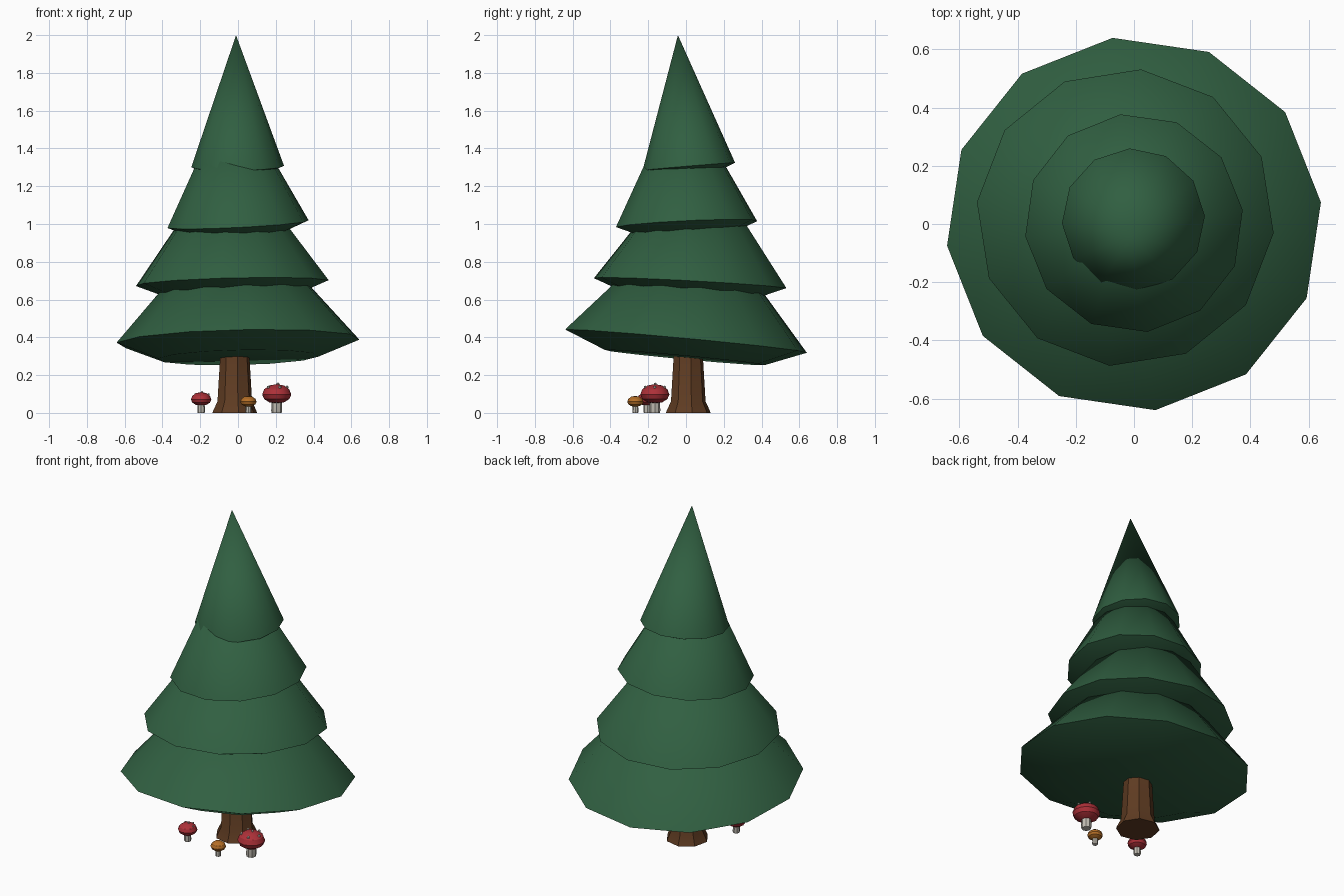
import bpy, bmesh, math
from mathutils import Vector, Matrix

if "Cube" in bpy.data.objects:
    bpy.data.objects.remove(bpy.data.objects["Cube"])


def material(name, rgb):
    m = bpy.data.materials.new(name)
    m.diffuse_color = (*rgb, 1)
    m.use_nodes = True
    m.node_tree.nodes["Principled BSDF"].inputs["Base Color"].default_value = m.diffuse_color
    return m


GREEN = material("pine green", (0.03, 0.115, 0.053))
BARK = material("bark", (0.115, 0.045, 0.016))
RED = material("cap red", (0.42, 0.03, 0.04))
ORANGE = material("cap orange", (0.47, 0.16, 0.02))
CREAM = material("cream", (0.55, 0.52, 0.46))


def lathe(name, profile, sides, mat, loc, turn=0, slope=(0, 0)):
    """Revolve (radius, height) points bottom to top; radius 0 makes a tip, open ends are capped."""
    bm = bmesh.new()
    rings = []
    for r, z in profile:
        n = sides if r > 0 else 1
        rings.append([bm.verts.new((r * math.cos(math.radians(turn) + math.tau * i / sides),
                                    r * math.sin(math.radians(turn) + math.tau * i / sides), z))
                      for i in range(n)])
    for a, b in zip(rings, rings[1:]):
        for i in range(sides):
            j = (i + 1) % sides
            quad = [a[i % len(a)], a[j % len(a)], b[j % len(b)], b[i % len(b)]]
            bm.faces.new(list(dict.fromkeys(quad)))
    for ring in (rings[0], rings[-1]):
        if len(ring) > 1:
            bm.faces.new(ring)
    bmesh.ops.recalc_face_normals(bm, faces=bm.faces)
    # lean so that the rim plane rises by slope along x and y
    tilt = Vector((0, 0, 1)).rotation_difference(Vector((-slope[0], -slope[1], 1)))
    bm.transform(Matrix.Translation(loc) @ tilt.to_matrix().to_4x4())
    me = bpy.data.meshes.new(name)
    bm.to_mesh(me)
    bm.free()
    me.materials.append(mat)
    ob = bpy.data.objects.new(name, me)
    bpy.context.collection.objects.link(ob)
    bpy.context.view_layer.objects.active = ob
    bpy.ops.object.select_all(action='DESELECT')
    ob.select_set(True)
    bpy.ops.object.shade_smooth_by_angle(angle=math.radians(30))
    return ob


# Trunk with flared foot
lathe("trunk", [(0.12, 0), (0.116, 0.012), (0.093, 0.06), (0.078, 0.31), (0.06, 0.6)],
      8, BARK, (-0.017, 0.012, 0), 10)

# Foliage tiers: rim centre, rim radius, cone height, rotation, rim slope
tiers = [((0, 0, 0.38), 0.647, 0.73, 6.6, (0.023, -0.094)),
         ((-0.03, 0.022, 0.687), 0.513, 0.715, -6, (0.025, -0.054)),
         ((0, 0.003, 0.999), 0.377, 0.73, 7, (0.05, 0.047)),
         ((-0.002, 0.015, 1.304), 0.246, 0.698, 3, (0.012, 0.083))]
for k, (c, r, h, turn, slope) in enumerate(tiers):
    lathe(f"foliage_tier_{k + 1}", [(0.66 * r, -0.135 * r), (r, 0), (0, h)],
          12, GREEN, c, turn, slope)


# Mushrooms: position, cap radius, cap mid height, colour, spotted
def mushroom(name, x, y, r, mid, mat, spots):
    lathe(name + "_stem", [(0.34 * r, 0), (0.38 * r, 0.15 * r), (0.32 * r, mid)],
          8, CREAM, (x, y, 0))
    low, high = 0.62 * r, 0.72 * r
    cap = [(r * math.cos(a), (high if a > 0 else low) * math.sin(a))
           for a in (math.radians(d) for d in (-60, -30, 0, 30, 60))]
    lathe(name + "_cap", [(0, -low)] + cap + [(0, high)], 12, mat, (x, y, mid))
    for k, (az, el) in enumerate(spots):
        a, e = math.radians(az), math.radians(el)
        p = (x + r * math.cos(e) * math.cos(a), y + r * math.cos(e) * math.sin(a),
             mid + high * math.sin(e))
        s = 0.11 * r
        lathe(f"{name}_spot_{k + 1}", [(0, -s), (s * 0.87, -s / 2), (s * 0.87, s / 2), (0, s)],
              6, CREAM, p)


spots = [(20, 85)] + [(az, 45) for az in (0, 72, 144, 216, 288)]
mushroom("large_mushroom", 0.205, -0.165, 0.077, 0.097, RED, spots)
mushroom("medium_mushroom", -0.195, -0.205, 0.054, 0.071, RED, spots[:4])
mushroom("small_mushroom", 0.055, -0.268, 0.043, 0.059, ORANGE, [])
